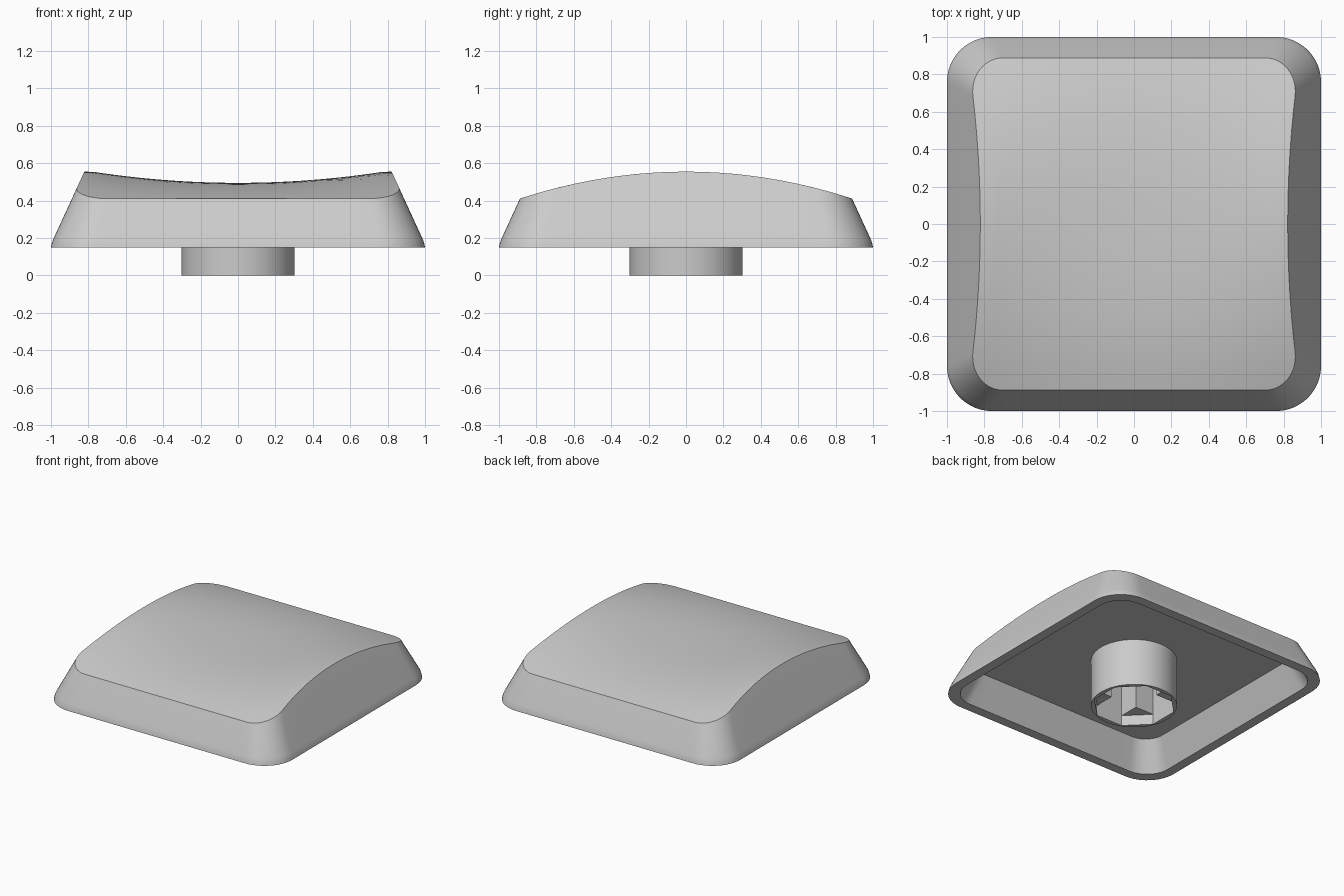
import bpy, bmesh, math

cube = bpy.data.objects.get("Cube")
if cube:
    bpy.data.objects.remove(cube, do_unlink=True)

BASE_Z, CEILING_Z, SLOPE = 0.15, 0.365, 0.46

grey = bpy.data.materials.new("light grey plastic")
grey.use_nodes = True
grey.diffuse_color = (0.6, 0.6, 0.6, 1)
grey.node_tree.nodes["Principled BSDF"].inputs["Base Color"].default_value = (0.6, 0.6, 0.6, 1)


def loft(name, rings, closing_points):
    """Skin rings of equal point count, closing each end with a fan."""
    bm = bmesh.new()
    loops = [[bm.verts.new(p) for p in ring] for ring in rings]
    n = len(loops[0])
    for a, b in zip(loops, loops[1:]):
        for i in range(n):
            j = (i + 1) % n
            bm.faces.new((a[i], a[j], b[j], b[i]))
    for loop, point in zip((loops[0], loops[-1]), closing_points):
        hub = bm.verts.new(point)
        for i in range(n):
            bm.faces.new((loop[i], loop[(i + 1) % n], hub))
    bmesh.ops.remove_doubles(bm, verts=bm.verts, dist=1e-5)
    bmesh.ops.recalc_face_normals(bm, faces=bm.faces)
    mesh = bpy.data.meshes.new(name)
    bm.to_mesh(mesh)
    bm.free()
    mesh.materials.append(grey)
    obj = bpy.data.objects.new(name, mesh)
    bpy.context.collection.objects.link(obj)
    bpy.ops.object.select_all(action='DESELECT')
    obj.select_set(True)
    bpy.context.view_layer.objects.active = obj
    bpy.ops.object.shade_smooth_by_angle(angle=math.radians(30))
    return obj


def outline(half, radius, corner_steps=12, side_steps=16):
    """Rounded square, with points along the sides as well as the corners."""
    c = half - radius
    points = []
    for quarter in range(4):
        turn = quarter * math.pi / 2
        local = []
        for i in range(corner_steps):
            a = math.pi / 2 * i / corner_steps
            local.append((c + radius * math.cos(a), c + radius * math.sin(a)))
        for i in range(side_steps):
            local.append((c - 2 * c * i / side_steps, half))
        for x, y in local:
            points.append((x * math.cos(turn) - y * math.sin(turn),
                           x * math.sin(turn) + y * math.cos(turn)))
    return points


def wall(z):
    """Outline of the sloping outer wall at height z."""
    return outline(0.985 - SLOPE * (z - 0.2), 0.24 - 0.2 * (z - BASE_Z))


def top_height(x, y):
    """Arched front to back, dished side to side."""
    t = min(1, abs(y) / 0.89)
    arch = 0.41 + 0.145 * (1 - t ** 2)
    centre = 0.41 + 0.085 * (1 - t ** 2.6)
    u = min(1, abs(x) / 0.78)
    return arch - (arch - centre) * (1 - u ** 2)


def flat_ring(points, z):
    return [(x, y, z) for x, y in points]


# Upper rim, where the sloping wall meets the saddle-shaped top
rim = flat_ring(wall(0.45), 0.45)
for _ in range(8):
    new_rim = []
    for i, (x, y, z) in enumerate(rim):
        height = top_height(x, y)
        new_rim.append((*wall(height)[i], height))
    rim = new_rim

# Cap: ceiling, inner wall, lower rim, outer wall, then the top
inner = 0.925
depth = CEILING_Z - BASE_Z
rings = [
    flat_ring(outline(inner - SLOPE * depth, 0.15), CEILING_Z),
    flat_ring(outline(inner, 0.19), BASE_Z),
    flat_ring(outline(1.0, 0.24), BASE_Z),
    flat_ring(outline(0.995, 0.238), 0.175),
    flat_ring(wall(0.2), 0.2),
    rim,
]
STEPS = 16
for k in range(1, STEPS):
    s = 1 - k / STEPS
    rings.append([(x * s, y * s, top_height(x * s, y * s) if s < 1 else z) for x, y, z in rim])
loft("cap_shell", rings, [(0, 0, CEILING_Z), (0, 0, top_height(0, 0))])

# Stem: round post with an octagonal mouth leading into a cross-shaped socket
ARM = 0.27
ARM_HALF_WIDTH = ARM * math.tan(math.pi / 8)


def circle(a):
    return 0.303


def octagon(a):
    f = (a + math.pi / 8) % (math.pi / 4) - math.pi / 8
    return ARM / math.cos(f)


def cross(a):
    f = abs((a + math.pi / 4) % (math.pi / 2) - math.pi / 4)
    if f <= math.pi / 8 + 1e-6:
        return ARM / math.cos(f)
    return ARM_HALF_WIDTH / math.sin(f)


def polar_ring(shape, z, n=64):
    angles = [2 * math.pi * i / n for i in range(n)]
    return [(shape(a) * math.cos(a), shape(a) * math.sin(a), z) for a in angles]


stem_top = CEILING_Z + 0.01
socket_end = 0.32
stem_rings = [polar_ring(circle, stem_top), polar_ring(circle, 0), polar_ring(octagon, 0),
              polar_ring(octagon, 0.08), polar_ring(cross, 0.08), polar_ring(cross, socket_end)]
loft("stem", stem_rings, [(0, 0, stem_top), (0, 0, socket_end)])
